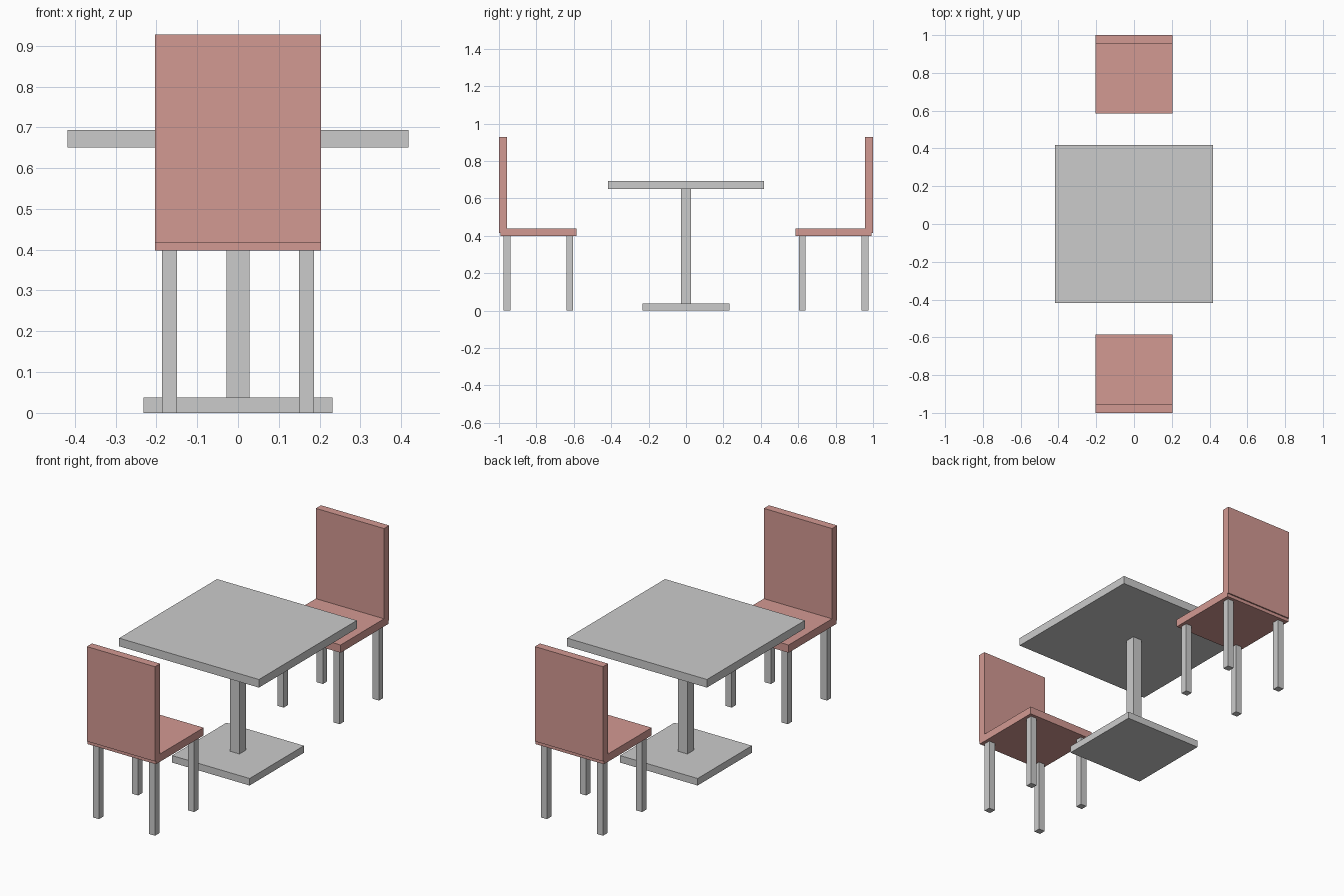
import bpy
import bmesh
from mathutils import Vector

if "Cube" in bpy.data.objects:
    bpy.data.objects.remove(bpy.data.objects["Cube"])

red = bpy.data.materials.new("red_upholstery")
red.diffuse_color = (0.65, 0.32, 0.29, 1)
red.use_nodes = True
red.node_tree.nodes["Principled BSDF"].inputs["Base Color"].default_value = red.diffuse_color


def box(name, lo, hi, mat=None):
    """Axis-aligned box between two corners."""
    lo, hi = Vector(lo), Vector(hi)
    bm = bmesh.new()
    bmesh.ops.create_cube(bm, size=1)
    bmesh.ops.scale(bm, vec=hi - lo, verts=bm.verts)
    mesh = bpy.data.meshes.new(name)
    bm.to_mesh(mesh)
    bm.free()
    obj = bpy.data.objects.new(name, mesh)
    obj.location = (lo + hi) / 2
    bpy.context.collection.objects.link(obj)
    if mat:
        mesh.materials.append(mat)
    return obj


def square(name, half, z0, z1, x=0, y=0, mat=None):
    """Square slab or post centred on x, y."""
    return box(name, (x - half, y - half, z0), (x + half, y + half, z1), mat)


# Pedestal table
square("table_base", 0.232, 0, 0.038)
square("table_column", 0.028, 0.038, 0.65)
square("table_top", 0.418, 0.65, 0.694)

# Two chairs facing the table
SEAT_Y, LEG = 0.789, 0.1675
for label, side in (("front", -1), ("back", 1)):
    cy = side * SEAT_Y
    square(f"{label}_chair_seat", 0.204, 0.398, 0.44, y=cy, mat=red)
    # Upright backrest on the outer edge
    y0, y1 = sorted((side * 0.956, side * 1.0))
    box(f"{label}_chair_backrest", (-0.204, y0, 0.416), (0.204, y1, 0.928), red)
    # Four square legs
    for xn, sx in (("left", -1), ("right", 1)):
        for yn, sy in (("inner", -side), ("outer", side)):
            square(f"{label}_chair_{xn}_{yn}_leg", 0.0185, 0, 0.398,
                   x=sx * LEG, y=cy + sy * LEG)
